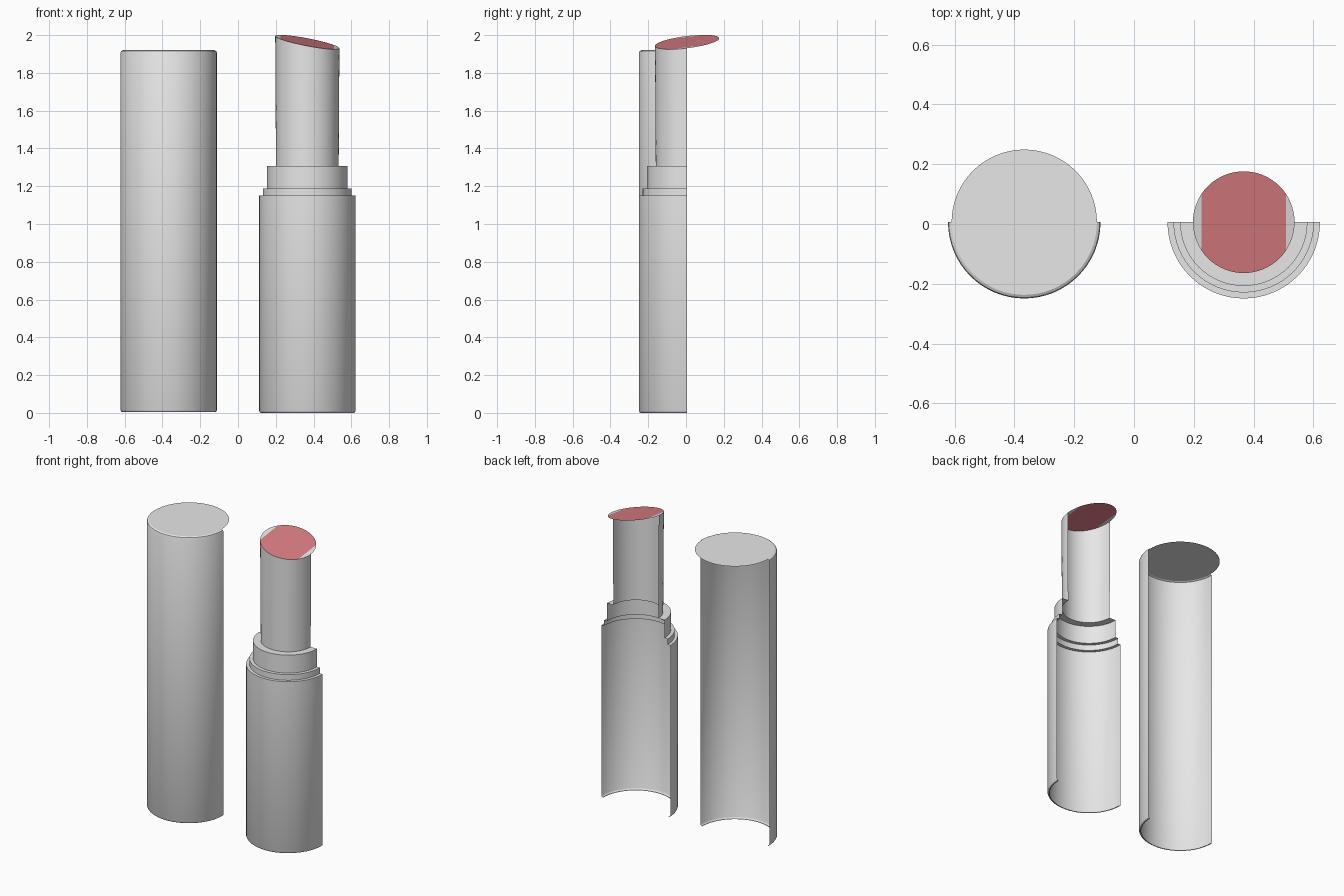
import bpy, bmesh, math

if "Cube" in bpy.data.objects:
    bpy.data.objects.remove(bpy.data.objects["Cube"])

CY = 0.006      # depth of the open back plane
CX = 0.367      # distance of each tube axis from the middle
HALF = 32       # segments in a half turn


def material(name, rgb):
    m = bpy.data.materials.new(name)
    m.diffuse_color = (*rgb, 1.0)
    m.use_nodes = True
    m.node_tree.nodes["Principled BSDF"].inputs["Base Color"].default_value = m.diffuse_color
    return m


GREY = material("grey", (0.8, 0.8, 0.8))
RED = material("rose red", (0.72, 0.21, 0.23))


def slant(x, y):
    """Height of the slanted cut through the stick."""
    return 1.963 - 0.19 * (x - CX) + 0.12 * (y - CY)


def finish(name, bm, mats):
    me = bpy.data.meshes.new(name)
    bm.to_mesh(me)
    bm.free()
    for m in mats:
        me.materials.append(m)
    ob = bpy.data.objects.new(name, me)
    bpy.context.collection.objects.link(ob)
    bpy.ops.object.select_all(action='DESELECT')
    ob.select_set(True)
    bpy.context.view_layer.objects.active = ob
    bpy.ops.object.shade_smooth_by_angle(angle=math.radians(35))
    return ob


def half_shell(name, cx, profile):
    """Revolve (radius, height) points through the front half turn.
    A height of None follows the slanted cut."""
    bm = bmesh.new()
    rows = []
    for r, z in profile:
        row = []
        for i in range(HALF + 1):
            a = math.pi + math.pi * i / HALF
            x, y = cx + r * math.cos(a), CY + r * math.sin(a)
            row.append(bm.verts.new((x, y, slant(x, y) if z is None else z)))
        rows.append(row)
    for lo, hi in zip(rows, rows[1:]):
        for i in range(HALF):
            bm.faces.new((lo[i], lo[i + 1], hi[i + 1], hi[i]))
    return finish(name, bm, [GREY])


def disc(name, cx, r, height, splits, mats):
    """Full disc cut into strips across x at the given segment numbers."""
    bm = bmesh.new()
    n = 2 * HALF
    vs = []
    for i in range(n):
        a = 2 * math.pi * i / n
        x, y = cx + r * math.cos(a), CY + r * math.sin(a)
        vs.append(bm.verts.new((x, y, height(x, y))))
    cuts = [0] + splits + [HALF]
    for k, (a, b) in enumerate(zip(cuts, cuts[1:])):
        ids = list(range(a, b + 1)) + list(range(n - b, n - a + 1))
        ids = list(dict.fromkeys(i % n for i in ids))
        face = bm.faces.new([vs[i] for i in ids])
        face.material_index = k % 2
    return finish(name, bm, mats)


# Rounded lower rim shared by both tubes
rim = [(0.241, 0.004), (0.247, 0.004), (0.252, 0.008), (0.255, 0.014)]
base_rim = [(r, z - 0.004) for r, z in rim]

# Cap: half tube with a full round lid
half_shell("cap_tube", -CX, rim + [(0.255, 1.908), (0.252, 1.915), (0.243, 1.92)])
disc("cap_lid", -CX, 0.243, lambda x, y: 1.92, [], [GREY])

# Handle with stepped collar
half_shell("handle", CX, base_rim + [(0.255, 1.15), (0.235, 1.15)])
half_shell("collar_step", CX, [(0.235, 1.15), (0.235, 1.188), (0.213, 1.188)])
half_shell("collar", CX, [(0.213, 1.188), (0.213, 1.308), (0.166, 1.308)])

# Stick: half tube with a slanted full disc, red across the middle
half_shell("stick", CX, [(0.166, 1.308), (0.17, None)])
disc("stick_tip", CX, 0.17, slant, [6, HALF - 6], [GREY, RED])
